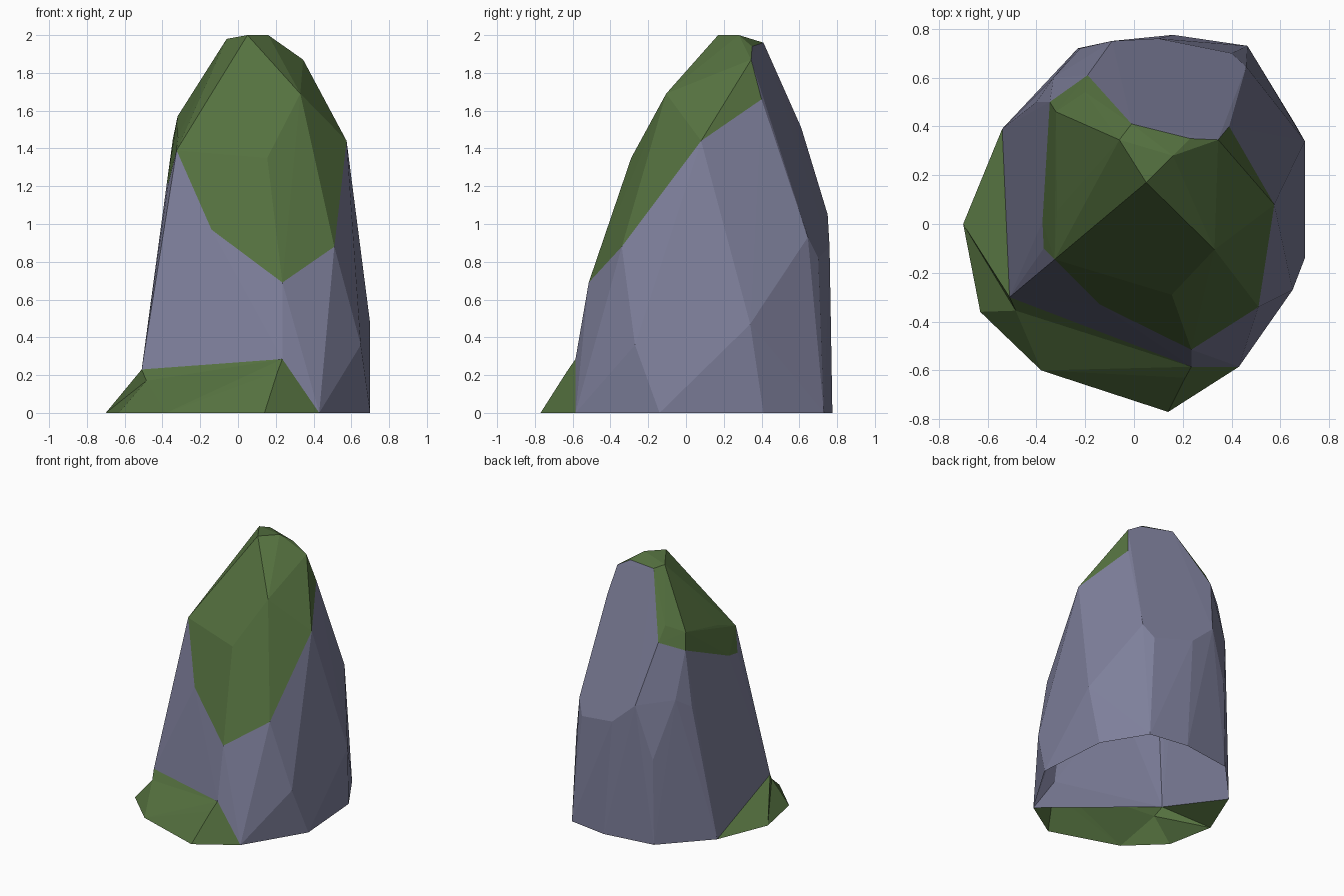
import bpy
import bmesh

default_cube = bpy.data.objects.get("Cube")
if default_cube:
    bpy.data.objects.remove(default_cube, do_unlink=True)


def make_material(name, red, green, blue):
    material = bpy.data.materials.new(name)
    material.use_nodes = True
    colour = (red, green, blue, 1)
    material.diffuse_color = colour
    material.node_tree.nodes["Principled BSDF"].inputs["Base Color"].default_value = colour
    return material


def add_object(name, mesh, materials):
    for material in materials:
        mesh.materials.append(material)
    obj = bpy.data.objects.new(name, mesh)
    bpy.context.collection.objects.link(obj)
    return obj


stone_grey = make_material("stone grey", .21, .215, .33)
moss_green = make_material("moss green", .09, .165, .05)

# Corners where the bare stone meets the mossy foot
foot_back = (-.54, .39, 0)
foot_left = (-.51, -.3, .23)
foot_front = (.235, -.585, .285)
foot_right = (.43, -.585, 0)

# Bare stone: ground outline, then the bulges above it
stone_points = [
    foot_back, foot_left, foot_front, foot_right,
    (.7, -.14, 0), (.66, .41, 0), (.465, .73, 0), (.16, .775, 0), (-.23, .72, 0),
    (.65, -.27, .36), (.7, .34, .47), (.46, .645, .93), (.4, .7, .82),
    (.1, .76, .88), (-.09, .75, 1.05), (-.22, .72, .65),
    (-.33, .6, 1.1), (-.4, .5, 1.03),
]

# Moss cap: its lower border, then the crown
cap_points = [
    (-.37, -.1, 1.21), (-.14, -.33, .97), (.235, -.515, .69), (.51, -.34, .88),
    (.55, .12, 1.25), (.39, .4, 1.66), (.345, .345, 1.87), (.23, .35, 1.94),
    (-.19, .61, 1.51), (-.345, .5, 1.45), (-.375, .01, 1.23),
    (-.2, .54, 1.62), (-.32, .46, 1.57), (-.315, .055, 1.47), (-.325, -.145, 1.39),
    (.155, -.29, 1.35), (.33, -.105, 1.69), (.575, .08, 1.44),
    (.05, .17, 2), (.16, .28, 2), (-.06, .345, 1.98), (-.01, .41, 1.96),
]


def build_boulder():
    bm = bmesh.new()
    for point in stone_points:
        bm.verts.new(point)
    cap = {bm.verts.new(point) for point in cap_points}
    bmesh.ops.convex_hull(bm, input=list(bm.verts))
    bmesh.ops.recalc_face_normals(bm, faces=list(bm.faces))
    bm.normal_update()

    # Moss covers the faces spanned by cap points, except the bare back slope
    for face in bm.faces:
        bare_back = face.normal.y > .8 and face.calc_center_median().x > .06
        mossy = all(vert in cap for vert in face.verts) and not bare_back
        face.material_index = int(mossy)
        face.smooth = False

    # Open underside
    underside = [face for face in bm.faces if face.normal.z < -.3]
    bmesh.ops.delete(bm, geom=underside, context='FACES')
    loose = [vert for vert in bm.verts if not vert.link_faces]
    bmesh.ops.delete(bm, geom=loose, context='VERTS')

    mesh = bpy.data.meshes.new("boulder")
    bm.to_mesh(mesh)
    bm.free()
    return add_object("boulder", mesh, [stone_grey, moss_green])


def build_moss_foot():
    # Flared foot: lettered corners joined into triangles
    corners = {
        "a": foot_back, "b": (-.7, 0, 0), "c": (-.63, -.36, 0), "d": (-.38, -.6, 0),
        "e": (.14, -.77, 0), "f": foot_right, "g": foot_left,
        "h": (-.485, -.355, .17), "i": foot_front, "j": (.21, -.63, .22),
    }
    letters = list(corners)
    triangles = "abg bhg bch cdh dih hig dej dji efj fij".split()
    faces = [[letters.index(letter) for letter in triangle] for triangle in triangles]
    mesh = bpy.data.meshes.new("moss_foot")
    mesh.from_pydata(list(corners.values()), [], faces)
    mesh.update()
    return add_object("moss_foot", mesh, [moss_green])


build_boulder()
build_moss_foot()
